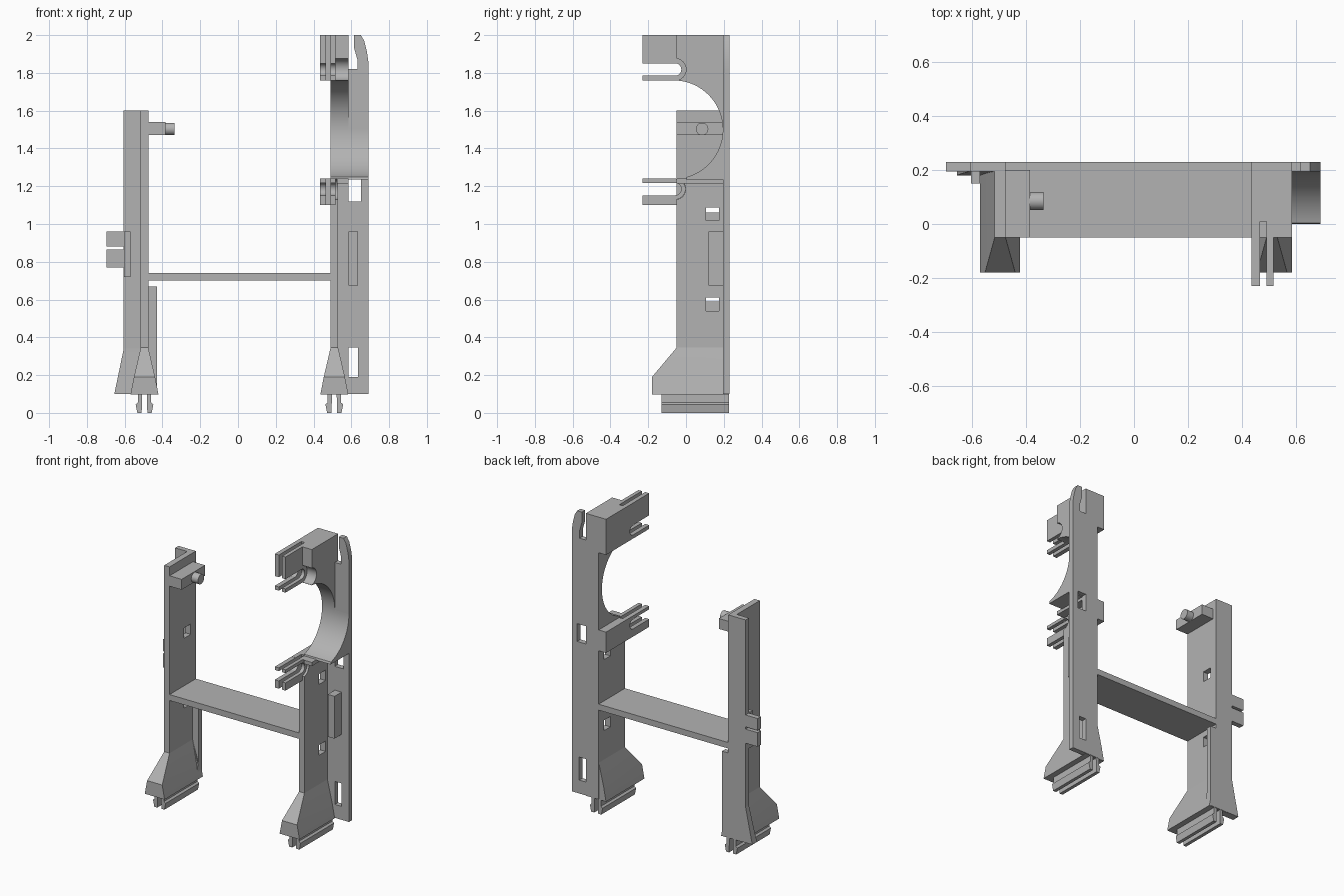
import bpy, bmesh
from math import sin, cos, pi

if "Cube" in bpy.data.objects:
    bpy.data.objects.remove(bpy.data.objects["Cube"], do_unlink=True)

grey = bpy.data.materials.new("light_grey")
grey.use_nodes = True
colour = (0.45, 0.45, 0.45, 1)
grey.diffuse_color = colour
grey.node_tree.nodes["Principled BSDF"].inputs["Base Color"].default_value = colour


def loft(name, rings):
    """Closed solid skinned through rings of equal point count."""
    bm = bmesh.new()
    loops = [[bm.verts.new(p) for p in ring] for ring in rings]
    n = len(loops[0])
    for a, b in zip(loops, loops[1:]):
        for i in range(n):
            j = (i + 1) % n
            bm.faces.new((a[i], a[j], b[j], b[i]))
    bm.faces.new(loops[0])
    bm.faces.new(loops[-1])
    bmesh.ops.recalc_face_normals(bm, faces=bm.faces)
    me = bpy.data.meshes.new(name)
    bm.to_mesh(me)
    bm.free()
    me.materials.append(grey)
    ob = bpy.data.objects.new(name, me)
    bpy.context.collection.objects.link(ob)
    return ob


def rect(x0, x1, y0, y1, z):
    return [(x0, y0, z), (x1, y0, z), (x1, y1, z), (x0, y1, z)]


def box(name, x0, x1, y0, y1, z0, z1):
    return loft(name, [rect(x0, x1, y0, y1, z) for z in (z0, z1)])


def prism_x(name, pts, x0, x1):
    return loft(name, [[(x, y, z) for y, z in pts] for x in (x0, x1)])


def prism_y(name, pts, y0, y1):
    return loft(name, [[(x, y, z) for x, z in pts] for y in (y0, y1)])


def arc(cy, cz, r, a0, a1, n):
    return [(cy + r * cos(a0 + (a1 - a0) * i / n),
             cz + r * sin(a0 + (a1 - a0) * i / n)) for i in range(n + 1)]


def rod(name, cy, cz, r, x0, x1, n=32):
    return prism_x(name, arc(cy, cz, r, 0, 2 * pi, n)[:-1], x0, x1)


def cut(ob, *cutters):
    for c in cutters:
        c.hide_render = True
        m = ob.modifiers.new("cut", 'BOOLEAN')
        m.operation, m.solver, m.object = 'DIFFERENCE', 'EXACT', c
    bpy.context.view_layer.update()
    dg = bpy.context.evaluated_depsgraph_get()
    me = bpy.data.meshes.new_from_object(ob.evaluated_get(dg))
    ob.modifiers.clear()
    ob.data = me
    for c in cutters:
        bpy.data.objects.remove(c, do_unlink=True)


BACK, PLATE, FRONT = 0.23, 0.195, -0.05

# Cross deck
box("deck", -0.48, 0.495, FRONT, BACK, 0.70, 0.74)

# Feet with paired snap clips
for side, cx in (("left", 0.51), ("right", -0.495)):
    loft(side + "_foot", [
        rect(cx - 0.074, cx + 0.074, -0.18, BACK - 0.002, 0.097),
        rect(cx - 0.056, cx + 0.056, -0.18, BACK - 0.002, 0.19),
        rect(cx - 0.02, cx + 0.02, FRONT, BACK - 0.002, 0.345)])
    for s in (-1, 1):
        pts = [(0.012, 0.11), (0.035, 0.11), (0.035, 0.055), (0.047, 0.045),
               (0.038, 0.0), (0.015, 0.0)]
        prism_y(side + "_foot_clip", [(cx + s * x, z) for x, z in pts], -0.13, BACK - 0.003)

# Right post: web, back plate, tabs and pin
web = box("right_web", -0.515, -0.475, FRONT, BACK, 0.34, 1.6)
cut(web, *[box("hole", -0.6, -0.4, 0.105, 0.175, z, z + 0.07) for z in (0.59, 1.06)])
box("right_back_plate", -0.605, -0.51, PLATE, BACK, 0.34, 1.6)
box("right_inner_flange", -0.48, -0.43, PLATE, BACK, 0.19, 0.67)
loft("right_plate_base", [rect(-0.655, -0.43, 0.18, BACK, 0.1),
                          rect(-0.635, -0.43, 0.187, BACK, 0.195),
                          rect(-0.605, -0.475, PLATE, BACK, 0.34)])
for z0, z1 in ((0.77, 0.865), (0.88, 0.96)):
    box("right_side_tab", -0.695, -0.6, PLATE, BACK, z0, z1)
box("right_stiffener", -0.603, -0.57, 0.15, 0.2, 0.72, 0.96)
box("pin_arm", -0.48, -0.385, FRONT, 0.2, 1.47, 1.54)
rod("pin", 0.085, 1.503, 0.033, -0.39, -0.335)

# Left post: back plate with windows
plate = box("left_back_plate", 0.49, 0.69, PLATE, BACK, 0.1, 1.82)
cut(plate, box("window", 0.585, 0.65, 0.1, 0.3, 1.12, 1.24),
    box("window", 0.585, 0.635, 0.1, 0.3, 0.19, 0.345))
finger = [(0.632, 1.81), (0.632, 1.87), (0.615, 1.93), (0.615, 2.0), (0.65, 2.0),
          (0.668, 1.97), (0.683, 1.91), (0.69, 1.86), (0.69, 1.81)]
prism_y("left_finger", finger, PLATE, BACK)
box("left_stiffener", 0.585, 0.635, 0.12, 0.2, 0.675, 0.96)

# Left web, cradle and upper block around the round opening
CY, CZ, R = -0.065, 1.5, 0.26
NOTCH_Y = -0.058
UPPER, LOWER = 1.818, 1.185
web = box("left_web", 0.49, 0.53, FRONT, 0.2, 0.34, 1.24)
cut(web, rod("notch", NOTCH_Y, LOWER, 0.056, 0.4, 0.6),
    *[box("hole", 0.4, 0.6, 0.105, 0.175, z, z + 0.07) for z in (0.54, 1.018)])
box("left_web_ledge", 0.525, 0.585, FRONT, 0.2, 1.215, 1.24)

cradle = [(0.2, 1.235), (0.0, 1.235)] + arc(CY, CZ, R, -1.3, 0, 24) + [(0.2, CZ)]
prism_x("cradle", cradle, 0.49, 0.69)

block = box("upper_block", 0.49, 0.585, FRONT, BACK, 1.49, 2.0)
cut(block, rod("opening", CY, CZ, R, 0.4, 0.8, 72),
    rod("notch", NOTCH_Y, UPPER, 0.058, 0.4, 0.8))

# Forked brackets: side block plus two slotted prongs each
for name, zc, edge, ro, s in (("upper", UPPER, 2.0, 0.058, 1),
                              ("lower", LOWER, 1.10, 0.055, -1)):
    z0, z1 = sorted((edge, zc - s * ro))
    side = box(name + "_bracket_block", 0.435, 0.492, FRONT, BACK, z0, z1)
    cut(side, rod("notch", NOTCH_Y, zc, ro, 0.4, 0.6),
        box("gap", 0.465, 0.49, -0.1, 0.01, 1.0, 2.1))
    outer = arc(NOTCH_Y, zc, ro, -s * pi / 2, s * pi / 2, 16)
    inner = arc(NOTCH_Y, zc, 0.033, s * pi / 2, -s * pi / 2, 16)
    shape = ([(-0.23, zc - s * ro)] + outer
             + [(FRONT + 0.001, zc + s * ro), (FRONT + 0.001, edge), (-0.23, edge),
                (-0.23, zc + s * 0.033)] + inner + [(-0.23, zc - s * 0.033)])
    for x0, x1 in ((0.435, 0.465), (0.49, 0.515)):
        prism_x(name + "_prong", shape, x0, x1)

# Smooth the round walls, keep the edges crisp
bpy.ops.object.select_all(action='DESELECT')
for ob in bpy.context.collection.objects:
    if ob.type == 'MESH':
        ob.select_set(True)
        bpy.context.view_layer.objects.active = ob
bpy.ops.object.shade_smooth_by_angle(angle=0.4)
